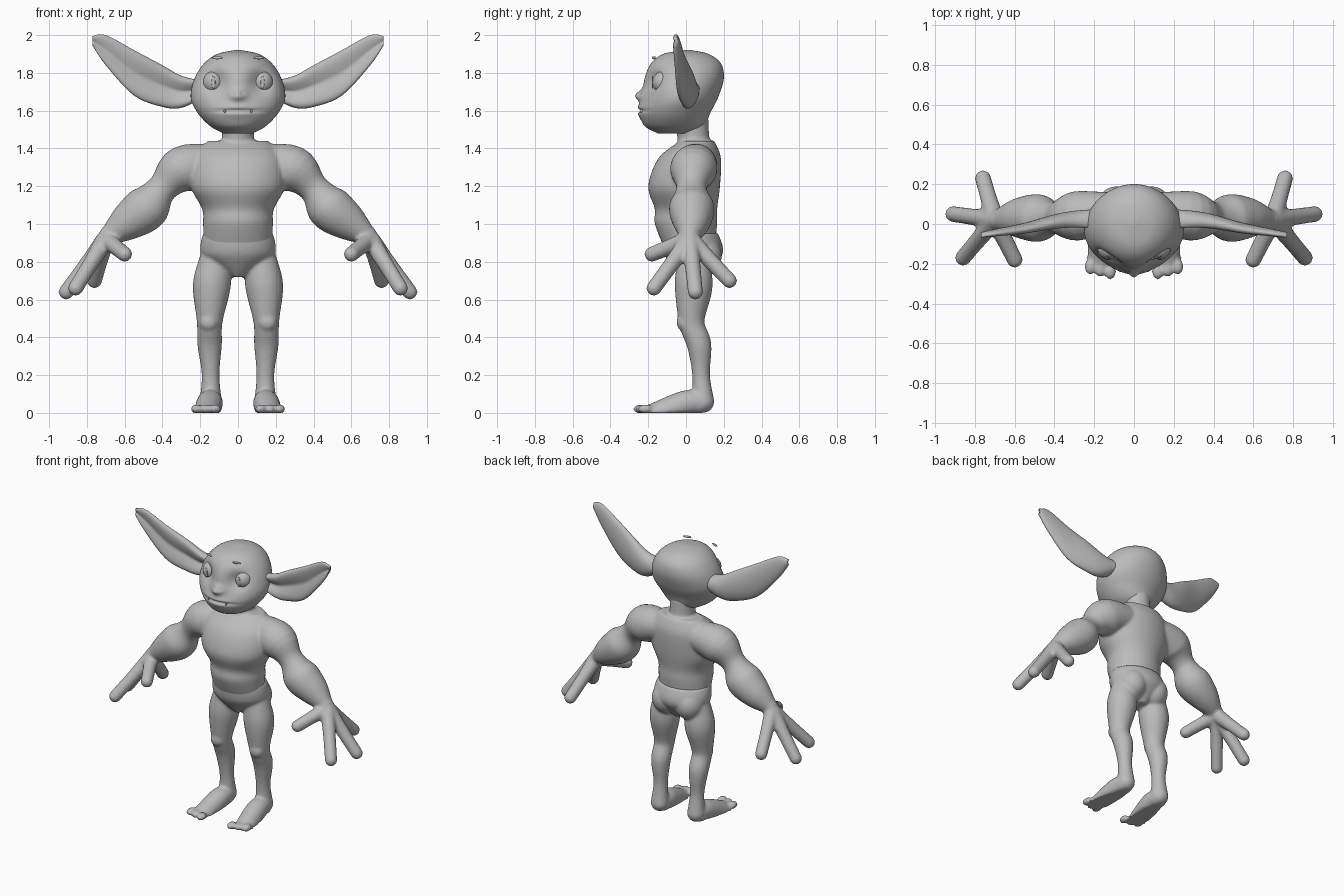
import bpy, bmesh, math
from mathutils import Vector, Matrix

if "Cube" in bpy.data.objects:
    bpy.data.objects.remove(bpy.data.objects["Cube"])

GREY = (.5, .5, .5, 1)
skin = bpy.data.materials.new("grey_skin")
skin.use_nodes = True
skin.diffuse_color = GREY
skin.node_tree.nodes["Principled BSDF"].inputs["Base Color"].default_value = GREY

FORWARD_AXIS = Vector((0, 1, 0))
SIDE_AXIS = Vector((1, 0, 0))
UP_AXIS = Vector((0, 0, 1))
SIDES = {"left": 1, "right": -1}


def smooth_path(stations, steps):
    """Catmull-Rom curve through the stations, radii included."""
    path, last = [], len(stations) - 1
    for i in range(last):
        before, start, end, after = (
            Vector(stations[min(max(i + k, 0), last)]) for k in (-1, 0, 1, 2))
        for step in range(steps):
            t = step / steps
            leave, arrive = (end - before) / 2, (after - start) / 2
            bend = (start - end) * 2 + leave + arrive
            path.append(start + leave * t
                        + (end - start - leave - bend) * t ** 2 + bend * t ** 3)
    path.append(Vector(stations[last]))
    return path


def add_ring(bm, centre, across, along, segments):
    angles = [math.tau * k / segments for k in range(segments)]
    return [bm.verts.new(centre + across * math.cos(a) + along * math.sin(a)) for a in angles]


def skin_rings(bm, rings):
    for lower, upper in zip(rings, rings[1:]):
        for k in range(len(lower)):
            bm.faces.new((lower[k - 1], lower[k], upper[k], upper[k - 1]))
    bm.faces.new(rings[0])
    bm.faces.new(rings[-1])


def column(bm, rows, segments=48, steps=5):
    """Upright body of oval slices: height, depth offset, half width, half depth."""
    skin_rings(bm, [
        add_ring(bm, Vector((0, offset, height)), SIDE_AXIS * width, FORWARD_AXIS * depth, segments)
        for height, offset, width, depth in smooth_path(rows, steps)])


def ball(bm, centre, radii, side=1, turn=0):
    x, y, z = centre
    matrix = (Matrix.Translation((x * side, y, z)) @ Matrix.Rotation(turn * side, 4, 'Z')
              @ Matrix.Diagonal((*radii, 1)))
    bmesh.ops.create_uvsphere(bm, u_segments=24, v_segments=16, radius=1, matrix=matrix)


def limb(bm, joints, side=1):
    """Round tube through joints (x, y, z, radius) with a rounded end."""
    path = smooth_path(joints, 5)
    rings = []
    for i, joint in enumerate(path):
        ahead, behind = path[min(i + 1, len(path) - 1)], path[max(i - 1, 0)]
        heading = (ahead - behind).xyz.normalized()
        across = heading.cross(Vector((1, 1, 1))).normalized()
        along = heading.cross(across)
        rings.append(add_ring(bm, joint.xyz, across * joint.w, along * joint.w, 24))
    for vert in (v for ring in rings for v in ring):
        vert.co.x *= side
    skin_rings(bm, rings)
    ball(bm, path[-1].xyz, [path[-1].w] * 3, side)


def finish(name, bm):
    bmesh.ops.recalc_face_normals(bm, faces=bm.faces)
    for face in bm.faces:
        face.smooth = True
    mesh = bpy.data.meshes.new(name)
    bm.to_mesh(mesh)
    bm.free()
    mesh.materials.append(skin)
    part = bpy.data.objects.new(name, mesh)
    bpy.context.collection.objects.link(part)
    return part


def fuse(part):
    """Blend overlapping volumes into one soft skin."""
    remesh = part.modifiers.new("fuse", 'REMESH')
    remesh.mode = 'VOXEL'
    remesh.voxel_size = .01
    remesh.use_smooth_shade = True
    soften = part.modifiers.new("soften", 'SMOOTH')
    soften.iterations = 5


# Torso, neck, arms and hands
bm = bmesh.new()
column(bm, [(.86, .02, .18, .13), (1, 0, .185, .165), (1.08, 0, .19, .165),
            (1.2, -.01, .25, .19), (1.35, .02, .24, .165), (1.44, .06, .16, .09)])
limb(bm, [(0, .05, 1.35, .1), (0, .04, 1.45, .085), (0, .03, 1.54, .09)])
fingertips = [(.6, -.18, .84), (.86, -.17, .66), (.91, .05, .64), (.76, .23, .7)]
palm = Vector((.7, .02, .92))
for side in SIDES.values():
    limb(bm, [(.1, .07, 1.33, .09), (.29, .04, 1.29, .125), (.4, .03, 1.19, .08),
              (.48, .03, 1.09, .12), (.585, .03, 1.01, .1), (.68, .02, .94, .055)], side)
    ball(bm, (.72, .02, .89), (.04, .08, .05), side)
    for tip in map(Vector, fingertips):
        knuckle = palm.lerp(tip, .5)
        limb(bm, [(*palm, .05), (*knuckle, .042), (*tip, .04)], side)
fuse(finish("torso_and_arms", bm))

# Pelvis, legs and feet
bm = bmesh.new()
column(bm, [(.72, .04, .04, .07), (.82, .04, .18, .145), (.88, .035, .2, .16), (.95, .02, .185, .15)])
for side in SIDES.values():
    ball(bm, (.09, .08, .83), (.1, .11, .11), side)
    limb(bm, [(.11, .04, .88, .07), (.125, .04, .78, .09), (.14, .04, .66, .1),
              (.15, .03, .48, .068), (.15, .07, .36, .065), (.145, .08, .2, .047),
              (.145, .09, .06, .06)], side)
    ball(bm, (.155, -.01, .48), (.05, .04, .05), side)
    limb(bm, [(.145, .09, .05, .06), (.15, 0, .05, .07), (.17, -.17, -.02, .07)], side)
    for toe in range(3):
        ball(bm, (.12 + toe / 20, -.24 + toe / 80, .02), (.03, .04, .025), side)
# flat soles
for vert in bm.verts:
    vert.co.z = max(vert.co.z, 0)
fuse(finish("pelvis_and_legs", bm))

# Head: smooth skull, then soft dents and bulges on the face
bm = bmesh.new()
column(bm, [(1.48, -.05, .08, .1), (1.52, -.06, .15, .16), (1.59, -.055, .215, .185),
            (1.67, -.03, .25, .2), (1.77, -.01, .23, .21), (1.85, 0, .18, .185),
            (1.9, 0, .11, .12), (1.92, .01, .02, .02)], segments=128, steps=12)
# centre x, height, spread across, spread up, push back
features = {
    "eye_socket": (.12, 1.75, .06, .06, .05),
    "nose": (0, 1.68, .04, .03, -.04),
    "nostril": (.02, 1.69, .01, .01, .015),
    "muzzle": (0, 1.6, .1, .04, -.02),
    "mouth_slit": (0, 1.6, .1, .01, .02),
}
for vert in bm.verts:
    if vert.co.y < 0:
        x, z = abs(vert.co.x), vert.co.z
        vert.co.y += sum(
            push * math.exp(-((x - across) / spread) ** 2 - ((z - height) / rise) ** 2)
            for across, height, spread, rise, push in features.values())
finish("head", bm)

# Ears: leaf-shaped slices, thinning to the tip, with a hollow front
ear_rows = [(.2, .01, 1.71, .05), (.3, .01, 1.7, .085), (.4, 0, 1.73, .11),
            (.55, -.03, 1.8, .12), (.7, -.05, 1.92, .08), (.77, -.06, 1.97, .025)]
for label, side in SIDES.items():
    bm = bmesh.new()
    rings = []
    for x, y, z, half_height in smooth_path(ear_rows, 6):
        thickness = .08 - .08 * x
        ring = add_ring(bm, Vector((x * side, y, z)), UP_AXIS * half_height,
                        FORWARD_AXIS * thickness, 48)
        for vert in ring:
            if vert.co.y < y:
                inward = 1 - abs(vert.co.z - z) / half_height
                vert.co.y += (y - vert.co.y) * inward
        rings.append(ring)
    skin_rings(bm, rings)
    finish(label + "_ear", bm)

# Small face parts: centre, radii, turn around the head
face_parts = {
    "eye": ((.13, -.118, 1.75), (.055, .06, .06), 0),
    "pupil": ((.13, -.177, 1.75), (.01, .004, .035), 0),
    "brow": ((.11, -.17, 1.88), (.03, .005, .008), .3),
    "tooth": ((.07, -.235, 1.597), (.006, .006, .009), 0),
}
for label, side in SIDES.items():
    for name, (centre, radii, turn) in face_parts.items():
        bm = bmesh.new()
        ball(bm, centre, radii, side, turn)
        finish(label + "_" + name, bm)
